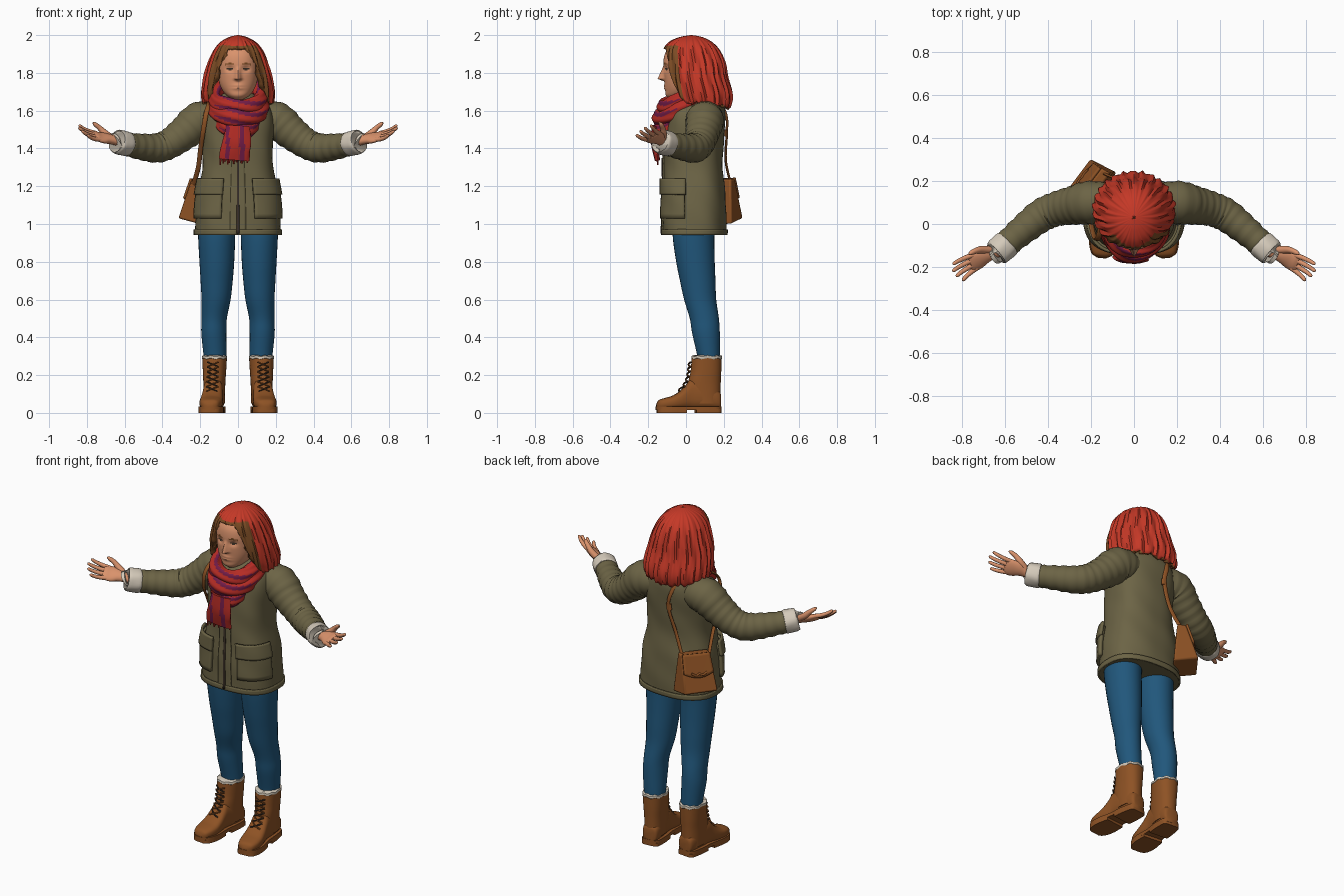
import bpy, bmesh, math
from math import sin, cos, pi, exp
from mathutils import Vector

if "Cube" in bpy.data.objects:
    bpy.data.objects.remove(bpy.data.objects["Cube"])

def mat(name, r, g, b):
    m = bpy.data.materials.new(name)
    m.diffuse_color = (r, g, b, 1)
    m.use_nodes = True
    m.node_tree.nodes["Principled BSDF"].inputs["Base Color"].default_value = m.diffuse_color
    return m

OLIVE = mat("olive cloth", .15, .127, .06)
BLUE = mat("blue denim", .015, .095, .20)
LEATHER = mat("brown leather", .27, .085, .018)
RED = mat("red hair", .56, .04, .02)
SCARF = mat("red wool", .46, .025, .018)
PURPLE = mat("purple wool", .17, .012, .065)
SKIN = mat("skin", .70, .29, .15)
CREAM = mat("cream fleece", .66, .59, .49)
BROWN = mat("brown hair", .20, .072, .018)
DARK = mat("dark trim", .045, .03, .02)

# ---------- helpers ----------
def spline(rows, k=6):
    out, n = [], len(rows)
    for i in range(n - 1):
        q = [rows[max(i - 1, 0)], rows[i], rows[i + 1], rows[min(i + 2, n - 1)]]
        for s in range(k):
            t = s / k
            out.append(tuple(.5 * (2*b + (c - a)*t + (2*a - 5*b + 4*c - d)*t*t + (3*b - a - 3*c + d)*t**3)
                             for a, b, c, d in zip(*q)))
    return out + [tuple(rows[-1])]

def at(rows, z):
    for p, q in zip(rows, rows[1:]):
        if z <= q[0]:
            t = max(0, (z - p[0]) / (q[0] - p[0]))
            return [a + (b - a) * t for a, b in zip(p, q)]
    return list(rows[-1])

def power(v, p):
    return math.copysign(abs(v) ** (2 / p), v)

def oval(a, rx, yf, yb, p=2.0):   # angle 0 is the front
    return rx * power(sin(a), p), (yf + yb) / 2 - (yb - yf) / 2 * power(cos(a), p)

def grid(name, rings, mats, wrap=True, caps=True, loop=False, rule=None, mirror=False, solid=0, fix=True):
    n, m = len(rings[0]), len(rings)
    faces, idx = [], []
    for i in range(m if loop else m - 1):
        for j in range(n if wrap else n - 1):
            i2, j2 = (i + 1) % m, (j + 1) % n
            faces.append((i*n + j, i2*n + j, i2*n + j2, i*n + j2))
            idx.append((i, j))
    if caps and wrap and not loop:
        faces += [tuple(range(n)), tuple(range((m - 1)*n, m*n))]
        idx += [(0, 0), (m - 2, 0)]
    me = bpy.data.meshes.new(name)
    me.from_pydata([tuple(v) for r in rings for v in r], [], faces)
    for x in mats:
        me.materials.append(x)
    for f, (i, j) in zip(me.polygons, idx):
        f.use_smooth = True
        if rule:
            f.material_index = rule(i, j, f.center)
    if fix:
        bm = bmesh.new()
        bm.from_mesh(me)
        bmesh.ops.recalc_face_normals(bm, faces=bm.faces)
        bm.to_mesh(me)
        bm.free()
    me.set_sharp_from_angle(angle=math.radians(50))
    ob = bpy.data.objects.new(name, me)
    bpy.context.collection.objects.link(ob)
    if solid:
        s = ob.modifiers.new("thickness", 'SOLIDIFY')
        s.thickness, s.offset = solid, 0
    if mirror:
        ob.modifiers.new("mirror", 'MIRROR')
    return ob

def tube(name, rows, mats, ref=(0, 0, 1), n=16, k=6, ridge=0, turn=None, **kw):
    pts = spline([r if len(r) == 5 else (*r, r[3]) for r in rows], k) if k else rows
    loop, m, rings = kw.get("loop", False), len(pts), []
    for i, p in enumerate(pts):
        a = pts[(i - 1) % m if loop else max(i - 1, 0)]
        b = pts[(i + 1) % m if loop else min(i + 1, m - 1)]
        t = (Vector(b[:3]) - Vector(a[:3])).normalized()
        side = t.cross(Vector(ref)).normalized()
        up = side.cross(t)
        ring = []
        for j in range(n):
            q = 2 * pi * j / n
            g = 1 + ridge * cos(6 * q + i * .3)
            ring.append(Vector(p[:3]) + side * p[3] * g * cos(q) + up * p[4] * g * sin(q))
        rings.append([turn(v) for v in ring] if turn else ring)
    return grid(name, rings, mats, **kw)

def angles(n):
    return [2 * pi * j / n for j in range(n)]

# ---------- legs ----------
legs = spline([(.25, .122, .12, .056, .058), (.3, .122, .12, .06, .06), (.42, .128, .106, .066, .073),
               (.5, .126, .097, .067, .077), (.6, .116, .075, .077, .085), (.7, .113, .062, .085, .094),
               (.8, .112, .05, .092, .102), (.93, .113, .04, .098, .11), (1.0, .113, .045, .098, .112)], 5)
grid("leg", [[(cx + rx*sin(a), cy - ry*cos(a), z) for a in angles(32)] for z, cx, cy, rx, ry in legs],
     [BLUE], mirror=True)

# ---------- boots, toes turned slightly out ----------
def out(v):
    x, y, z = v
    s, c = sin(.1), cos(.1)
    return (.125 + x*c - (y - .1)*s, .1 + x*s + (y - .1)*c, z)

shaft = spline([(.05, .054, .03, .182), (.15, .057, .012, .184), (.22, .061, .024, .187), (.292, .065, .03, .189)], 6)
grid("boot_shaft", [[out((*oval(a, rx, f, b, 2.3), z)) for a in angles(32)] for z, rx, f, b in shaft],
     [LEATHER], mirror=True)
grid("boot_fleece", [[out((*oval(a, .058 + d, .036 - d, .183 + d, 2.3), z + .003*sin(9*a))) for a in angles(48)]
     for z, d in ((.28, 0), (.288, .008), (.3, .007), (.304, -.004))], [CREAM], mirror=True)
foot = spline([(-.158, .015, .045), (-.145, .042, .068), (-.11, .057, .08), (-.07, .061, .092), (-.03, .058, .118),
               (.0, .054, .15), (.03, .052, .18), (.1, .054, .16), (.17, .046, .12), (.184, .03, .1)], 4)
grid("boot_foot", [[out((w*power(sin(a), 2.8), y, (top + .02)/2 + (top - .02)/2*power(cos(a), 2.8)))
     for a in angles(28)] for y, w, top in foot], [LEATHER], mirror=True)

def sole(name, y0, y1, z0, z1):
    ys = [y0 + (y1 - y0) * i / 20 for i in range(21)]
    o = [(at(foot, y)[1] + .005, y) for y in ys]
    o += [(-x, y) for x, y in reversed(o)]
    grid(name, [[out((x, y, z)) for x, y in o] for z in (z0, z1)], [LEATHER], mirror=True)

sole("boot_sole", -.16, .185, .015, .035)
sole("boot_sole_front", -.155, -.0, .0, .02)
sole("boot_heel", .05, .184, .0, .02)
tongue = [(.11, -.045), (.15, -.004), (.2, .012), (.28, .022)]
for i in range(6):
    z = .115 + i * .026
    y, y2 = at(tongue, z)[1], at(tongue, z + .024)[1]
    for s in (-1, 1):
        tube("boot_lace", [(-s*.03, y + .004, z, .004), (0, (y + y2)/2 - .008, z + .012, .004), (s*.03, y2 + .004, z + .024, .004)],
             [DARK if s > 0 else LEATHER], n=6, k=2, turn=out, mirror=True)

# ---------- coat ----------
coat = spline([(.945, .226, -.125, .212), (1.05, .223, -.125, .212), (1.17, .212, -.122, .206), (1.3, .187, -.118, .193),
               (1.42, .186, -.118, .198), (1.54, .19, -.11, .208), (1.61, .175, -.095, .203), (1.655, .13, -.07, .18),
               (1.69, .08, -.03, .14)], 6)

def coat_pt(a, z, off=0):
    _, rx, f, b = at(coat, z)
    o = off + .003 * sin(5*a + 14*z) * sin(17*z)
    return (*oval(a, rx + o, f - o, b + o, 2.5), z)

def patch(name, a0, a1, z0, z1, off, thick, m, mirror=True, na=14, nz=8):
    grid(name, [[coat_pt(a0 + (a1 - a0)*j/na, z0 + (z1 - z0)*i/nz, off) for j in range(na + 1)]
                for i in range(nz + 1)], [m], wrap=False, solid=thick, mirror=mirror, fix=False)

grid("coat_body", [[coat_pt(a, r[0]) for a in angles(96)] for r in coat], [OLIVE])
patch("coat_hem", 0, 2*pi, .942, .972, .004, .008, OLIVE, False, 96, 3)
patch("coat_placket", -.12, .12, .95, 1.5, .003, .008, OLIVE, False, 6, 20)
patch("coat_zip", -.012, .012, .95, 1.35, .008, .006, DARK, False, 2, 20)
patch("pocket", .3, 1.36, 1.03, 1.22, .009, .018, OLIVE)
patch("pocket_flap", .27, 1.4, 1.155, 1.24, .019, .014, OLIVE)

# ---------- sleeves and cuffs ----------
arm = [(.1, .1, 1.555, .085), (.2, .1, 1.548, .1), (.28, .087, 1.485, .09), (.36, .07, 1.427, .08),
       (.43, .04, 1.402, .077), (.52, -.03, 1.41, .068), (.6, -.1, 1.425, .06)]
arm = [(*r[:3], r[3] + .0025*sin(i*1.7), r[3] + .0025*sin(i*1.7)) for i, r in enumerate(spline(arm, 8))]
tube("sleeve", arm, [OLIVE], n=32, k=0, mirror=True)
tube("cuff", [(.585, -.087, 1.423, .055), (.59, -.092, 1.424, .065), (.615, -.113, 1.43, .066),
              (.64, -.134, 1.435, .063), (.642, -.136, 1.436, .045)], [CREAM], n=32, k=3, ridge=.02, mirror=True)

# ---------- hands, palms up ----------
F = Vector((.88, -.42, .2)).normalized()
W = Vector((.38, .78, .5))
W = (W - F * W.dot(F)).normalized()
N = F.cross(W)
def hp(t, w, n):
    return Vector((.625, -.12, 1.437)) + F*t + W*w + N*n

tube("palm", [(*hp(t, w, n), rw, rn) for t, w, n, rw, rn in
     ((0, 0, 0, .032, .027), (.04, 0, 0, .03, .024), (.08, .004, -.002, .042, .023), (.115, .001, -.003, .049, .019),
      (.14, 0, 0, .047, .015), (.156, 0, .002, .036, .008))], [SKIN], ref=N, n=24, mirror=True)
for w, ln, spread in ((.036, .108, .012), (.012, .12, .003), (-.012, .112, -.006), (-.035, .09, -.018)):
    tube("finger", [(*hp(.13 + ln*t, w + spread*t, n), r) for t, n, r in
         ((0, 0, .012), (.35, .0, .0115), (.7, .006, .010), (.94, .016, .008), (1, .019, .003))],
         [SKIN], ref=N, n=10, k=4, mirror=True)
tube("thumb", [(*hp(*p), r) for *p, r in ((.04, .018, 0, .018), (.08, .045, .008, .018), (.11, .062, .022, .014),
     (.14, .07, .034, .011), (.155, .071, .04, .004))], [SKIN], ref=N, n=12, k=4, mirror=True)

# ---------- head with modelled face ----------
head = spline([(1.66, .03, -.085, .02), (1.68, .06, -.106, .06), (1.71, .084, -.109, .08), (1.75, .1, -.113, .1),
               (1.8, .108, -.117, .12), (1.85, .11, -.12, .13), (1.9, .105, -.112, .13), (1.94, .085, -.085, .11),
               (1.965, .05, -.04, .07)], 8)

def face_pt(a, row):
    z, rx, f, b = row
    x, y = oval(a, rx, f, b, 2.25)
    if cos(a) > 0:
        ramp = (1.835 - z) / .067
        ramp = max(0, ramp if ramp < 1 else 1 - (ramp - 1) * 5)
        y -= .036 * ramp * exp(-(x / (.009 + .008*ramp))**2)
        y += .012 * exp(-((abs(x) - .043)/.022)**2 - ((z - 1.822)/.016)**2)
        y -= .009 * exp(-(x/.03)**2 - ((z - 1.725)/.014)**2)
        y += .006 * exp(-(x/.03)**2 - ((z - 1.726)/.004)**2)
    return (x, y, z)

def face_rule(i, j, c):
    if c.y > 0:
        return 0
    x = abs(c.x) - .043
    if (x/.018)**2 + ((c.z - 1.821)/.006)**2 < 1:
        return 1
    return 2 if abs(x) < .024 and abs(c.z - 1.85 + x*x*12) < .004 else 0

grid("head", [[face_pt(a, r) for a in angles(160)] for r in head], [SKIN, DARK, BROWN], rule=face_rule)
tube("neck", [(0, .03, 1.58, .06), (0, .025, 1.74, .058)], [SKIN], ref=(0, 1, 0), n=24)
tube("ear", [(.104, .005, 1.77, .005), (.108, .008, 1.78, .014, .008), (.112, .014, 1.81, .021, .009),
             (.113, .018, 1.83, .012, .007), (.112, .018, 1.836, .004)], [SKIN], ref=(1, 0, 0), n=12, mirror=True)

# ---------- hair: open at the face, brown on the inside and front ----------
hair = spline([(1.6, .18, -.07, .225), (1.65, .187, -.09, .243), (1.7, .19, -.11, .242), (1.78, .178, -.122, .217),
               (1.85, .156, -.125, .205), (1.92, .127, -.12, .177), (1.965, .09, -.085, .135),
               (1.99, .045, -.03, .085), (2.0, .004, .025, .033)], 6)

def hair_pt(a, t):
    d = math.degrees(min(a, 2*pi - a))
    s = min(1, max(0, (d - 22) / 40))
    s = s * s * (3 - 2*s)
    low = 1.93 - s * .29 - max(0, (d - 90)/90) * .03 + .01 * s * sin(23*a) * cos(9*a)
    z = 2.0 - (2.0 - low) * t ** 1.5
    _, rx, f, b = at(hair, z)
    o = .005 * min(1, 2*t) * (sin(26*a + 8*z) + .6*sin(41*a - 11*z)) * (.5 + .5*s)
    return (*oval(a, max(.003, rx + o), f - o, b + o), z)

def hair_rule(i, j, c):
    a = j / 150 * 360
    return 1 if min(a, 360 - a) < 60 and c.z < 1.945 else 0

ob = grid("hair", [[hair_pt(a, i/30) for a in angles(150)] for i in range(31)], [RED, BROWN],
          caps=False, rule=hair_rule, fix=False)
sm = ob.modifiers.new("thickness", 'SOLIDIFY')
sm.thickness, sm.offset, sm.material_offset, sm.material_offset_rim = .028, -1, 1, 1

# ---------- scarf loops, hanging end and fringe ----------
for rx, f, b, zf, zb, r in ((.122, -.12, .13, 1.615, 1.73, .043), (.125, -.14, .13, 1.555, 1.69, .045),
                            (.095, -.146, .1, 1.485, 1.66, .038)):
    rows = []
    for a in angles(84):
        x, y = oval(a, rx, f, b)
        g = r * (1 + .07*sin(4*a + 30*zf))
        rows.append((x, y, zf + (zb - zf)*(1 - cos(a))/2 + .006*sin(3*a + 50*r), g*.85, g))
    tube("scarf_loop", rows, [SCARF, PURPLE], n=36, k=0, ridge=.07, loop=True,
         rule=lambda i, j, c: 1 if (j + i//3) % 14 in (3, 4, 5) else 0)
tube("scarf_end", [(.0, -.16, 1.52, .06, .02), (-.005, -.165, 1.44, .075, .02), (-.015, -.16, 1.39, .08, .018),
                   (-.02, -.152, 1.34, .08, .014)], [SCARF, PURPLE], ref=(0, 1, 0), n=36, ridge=.03,
     rule=lambda i, j, c: 1 if .01 < c.x < .035 or -.065 < c.x < -.045 else 0)
for i in range(13):
    x = -.092 + i * .012
    tube("scarf_fringe", [(x, -.152, 1.345, .005), (x - .003*(-1)**i, -.15, 1.312 + .008*(i % 3) + .001*i, .004)],
         [SCARF], ref=(0, 1, 0), n=6, k=1)

# ---------- shoulder bag: wedge body, flap, clasp, strap ----------
A, B, C, D = [Vector(v) for v in ((-.32, .15, 1.03), (-.205, .303, 1.03), (-.08, .24, 1.0), (-.19, .09, .995))]
A2, B2, C2, D2 = [Vector(v) for v in ((-.25, .13, 1.235), (-.152, .26, 1.24), (-.11, .235, 1.24), (-.21, .1, 1.235))]
bag = grid("bag_body", [(A, B, C, D), (A2, B2, C2, D2)], [LEATHER])
bv = bag.modifiers.new("bevel", 'BEVEL')
bv.width, bv.segments = .01, 2
normal = (A2 - A).cross(B - A).normalized()
if normal.x > 0:
    normal = -normal
def bag_pt(u, v, off=.005):
    return A.lerp(B, u).lerp(A2.lerp(B2, u), v) + normal * off

grid("bag_flap", [[bag_pt(.02 + .96*j/12, 1.01 - i/8*(.5 + .12*sin(pi*j/12))) for j in range(13)] for i in range(9)],
     [LEATHER], wrap=False, solid=.012, fix=False)
tube("bag_clasp", [(*bag_pt(u, v, .013), .006) for u, v in ((.25, .52), (.4, .46), (.5, .5), (.6, .46), (.75, .52))],
     [LEATHER], n=8, k=3)
tube("bag_strap", [(*p, .013, .006) for p in ((-.235, .12, 1.21), (-.21, .05, 1.3), (-.198, -.01, 1.4), (-.183, -.065, 1.5),
     (-.165, -.06, 1.6), (-.14, .05, 1.665), (-.09, .16, 1.66), (-.055, .212, 1.58), (-.035, .216, 1.48),
     (-.08, .21, 1.34), (-.14, .235, 1.22))], [LEATHER], ref=(0.3, 1, 0.2), n=10)
tube("strap_buckle", [(-.034, .212, 1.5, .018, .01), (-.037, .212, 1.465, .018, .01)], [LEATHER], ref=(0, 1, 0), n=8)
